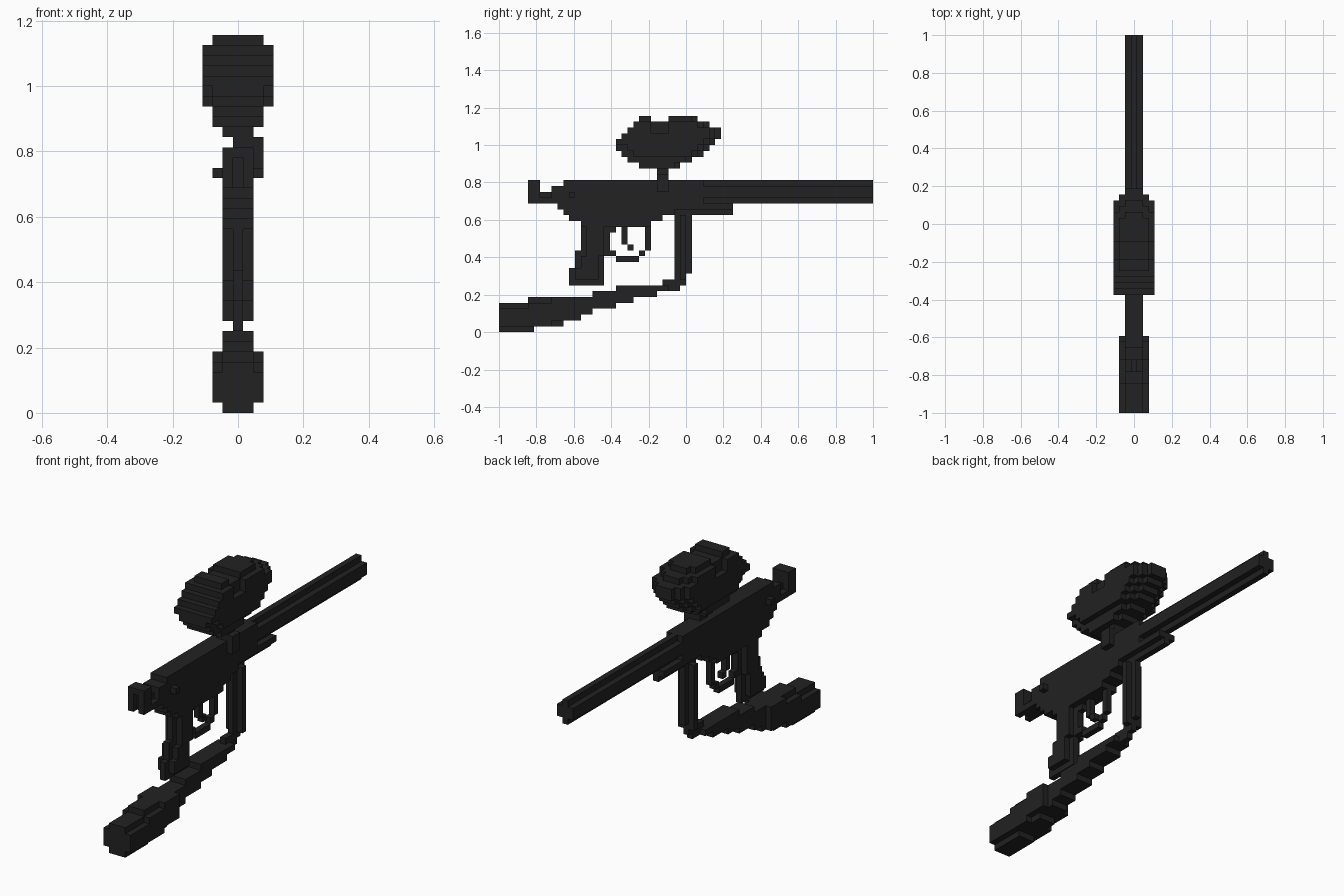
import bpy
import bmesh

cube = bpy.data.objects.get("Cube")
if cube:
    bpy.data.objects.remove(cube, do_unlink=True)

V = 1 / 32  # size of one block; lengths below are in blocks

black = bpy.data.materials.new("matte_black")
black.use_nodes = True
colour = (0.016, 0.016, 0.016, 1)
black.diffuse_color = colour
bsdf = next(n for n in black.node_tree.nodes if n.type == 'BSDF_PRINCIPLED')
bsdf.inputs["Base Color"].default_value = colour
bsdf.inputs["Roughness"].default_value = 0.8


def box(y0, y1, z0, z1, x0, x1=None):
    """Blocks in a range; a single x value is a width centred on x = 0."""
    if x1 is None:
        x0, x1 = -(x0 // 2), x0 // 2 + 1
    return {(x, y, z) for x in range(x0, x1) for y in range(y0, y1) for z in range(z0, z1)}


def boxes(*specs):
    return set().union(*(box(*s) for s in specs))


def corner(cell, axis, side, a, b):
    p = list(cell)
    p[axis] += side
    p[(axis + 1) % 3] += a
    p[(axis + 2) % 3] += b
    return tuple(p)


def build(name, cells):
    """Make the outer skin of a set of blocks and merge its flat faces."""
    bm = bmesh.new()
    verts = {}

    def vert(p):
        if p not in verts:
            verts[p] = bm.verts.new(((p[0] - 0.5) * V, (p[1] - 32) * V, p[2] * V))
        return verts[p]

    for c in sorted(cells):
        for axis in range(3):
            for side in (0, 1):
                n = list(c)
                n[axis] += 2 * side - 1
                if tuple(n) in cells:
                    continue
                ring = [(0, 0), (1, 0), (1, 1), (0, 1)]
                if not side:
                    ring.reverse()
                bm.faces.new([vert(corner(c, axis, side, a, b)) for a, b in ring])
    bmesh.ops.dissolve_limit(bm, angle_limit=0.01, verts=bm.verts[:], edges=bm.edges[:])
    bmesh.ops.triangulate(bm, faces=[f for f in bm.faces if len(f.verts) > 4])
    mesh = bpy.data.meshes.new(name)
    bm.to_mesh(mesh)
    bm.free()
    mesh.materials.append(black)
    obj = bpy.data.objects.new(name, mesh)
    bpy.context.collection.objects.link(obj)


# Barrel with a plus-shaped section
build("barrel", boxes((35, 64, 22, 26, 1), (35, 64, 23, 25, 3)))

# Main body, stepped at the rear and underneath
build("body", boxes(
    (11, 35, 22, 26, 3), (9, 11, 22, 25, 3), (10, 30, 21, 22, 3),
    (11, 30, 20, 21, 3), (12, 28, 19, 20, 3), (14, 26, 18, 19, 3),
    (30, 40, 21, 22, 3), (30, 40, 20, 21, 1)))

# Slotted cocking knob and its rod
build("cocking_knob", boxes((5, 7, 22, 26, 3), (7, 9, 22, 23, 3), (7, 9, 23, 24, 1))
      - box(5, 6, 22, 25, 1))

# Bolt pins on both sides
for name, x in (("bolt_pin_right", -2), ("bolt_pin_left", 2)):
    build(name, box(12, 13, 23, 24, x, x + 1))

# Feed elbow and neck
build("feed_neck", boxes((27, 29, 24, 27, 2, 3), (27, 29, 26, 27, 0, 3), (27, 29, 27, 28, 3)))

# Hopper: rear and front end of each layer, from the bottom up
layers = [(24, 31), (22, 33), (21, 35), (20, 36), (20, 37), (21, 38), (22, 38), (23, 36), (24, 34)]
hopper = set()
for z, (rear, front) in enumerate(layers, 28):
    hopper |= box(rear, front, z, z + 1, 3)
    hopper |= box(rear, front - 1, z, z + 1, 5)
    if 30 <= z < 36:
        inset = 2 if z < 32 else 0
        hopper |= box(rear + inset, front - 2, z, z + 1, 7)
# Grooves across the lid and its sides
hopper -= box(26, 29, 36, 37, 7)
hopper -= box(26, 29, 34, 36, 7) - box(26, 29, 34, 36, 5)
build("hopper", hopper)

# Grip: thin outline with a thicker core
build("grip", boxes(
    (14, 19, 14, 18, 1), (13, 18, 11, 14, 1), (12, 18, 8, 11, 1),
    (15, 18, 13, 18, 3), (14, 17, 10, 13, 3), (13, 17, 9, 11, 3)))

# Trigger and guard
build("trigger", boxes((21, 22, 15, 18, 1), (22, 23, 14, 15, 1)))
build("trigger_guard", boxes(
    (19, 20, 17, 18, 1), (18, 20, 13, 14, 1), (20, 24, 12, 13, 1),
    (24, 25, 13, 14, 1), (25, 26, 14, 18, 1)))

# Front post with a plus-shaped section
build("front_post", boxes(
    (30, 31, 8, 20, 1), (31, 32, 8, 20, 1), (31, 32, 9, 20, 3), (32, 33, 10, 20, 1)))

# Air line rising from the tank to the post
build("air_line", boxes(
    (16, 20, 4, 7, 3), (20, 23, 5, 8, 3), (23, 27, 6, 8, 3),
    (27, 29, 7, 8, 3), (29, 31, 7, 8, 1), (28, 30, 8, 9, 1)))

# Air tank with stepped, rounded sections
build("air_tank", boxes(
    (0, 6, 0, 5, 3), (0, 6, 1, 4, 5),
    (5, 11, 1, 6, 3), (5, 9, 1, 5, 5), (9, 13, 2, 6, 5),
    (11, 14, 2, 6, 3), (14, 16, 3, 6, 3)))
